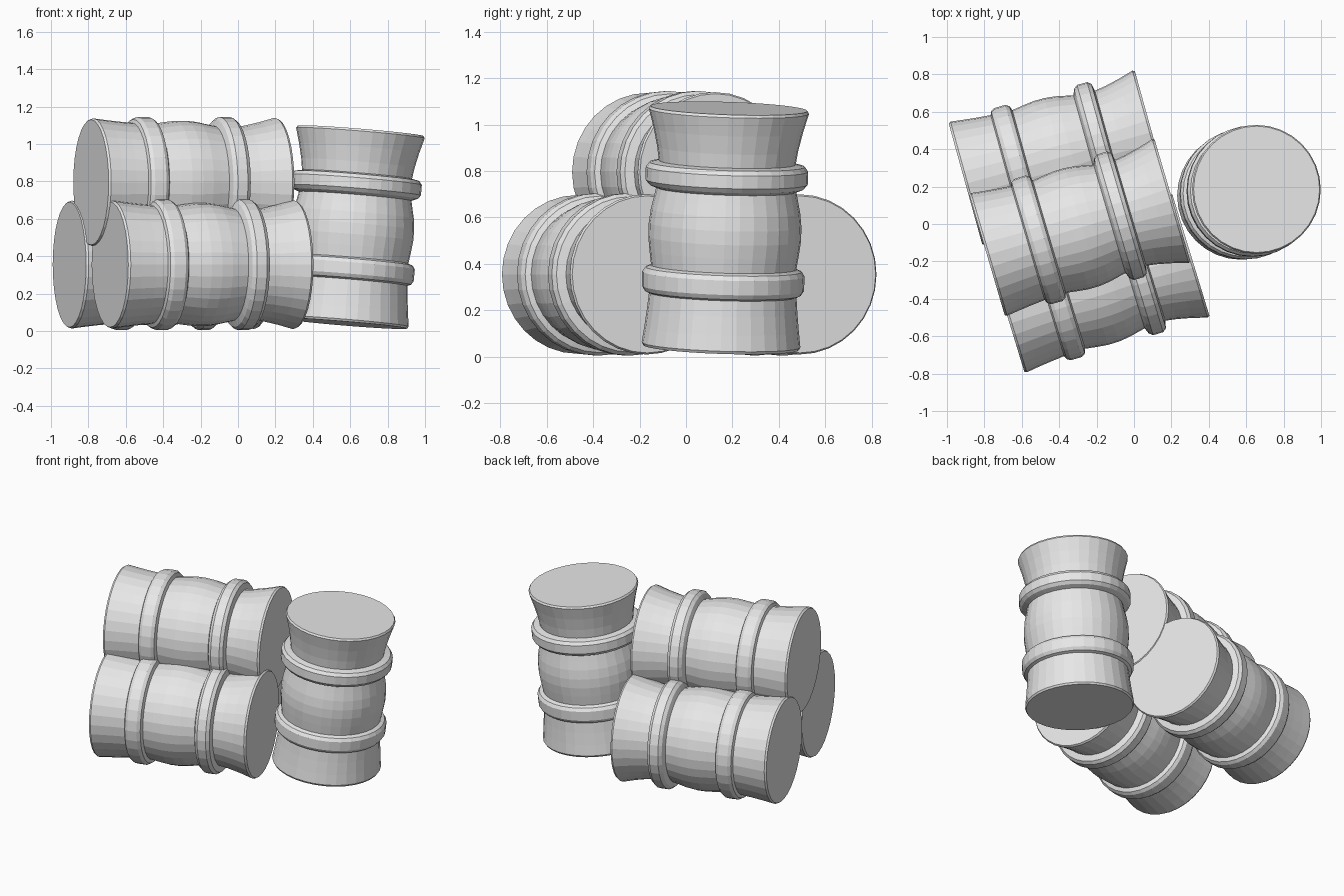
import bpy, bmesh
from math import sin, cos, pi, radians
from mathutils import Vector, Matrix

cube = bpy.data.objects.get("Cube")
if cube:
    bpy.data.objects.remove(cube, do_unlink=True)

SIDES = 32
LENGTH = 1.034

metal = bpy.data.materials.new("plain grey")
metal.use_nodes = True
metal.diffuse_color = (0.8, 0.8, 0.8, 1)
metal.node_tree.nodes["Principled BSDF"].inputs["Base Color"].default_value = (0.8, 0.8, 0.8, 1)

# (height along the axis, radius): lower flare, hoop, bulge, hoop, upper flare
PROFILE = [
    (0, 0.335), (0.012, 0.342), (0.08, 0.333), (0.16, 0.324), (0.228, 0.318),
    (0.236, 0.337), (0.256, 0.349), (0.318, 0.350), (0.338, 0.337), (0.347, 0.313),
    (0.41, 0.322), (0.47, 0.329), (0.53, 0.329), (0.59, 0.322), (0.64, 0.311), (0.683, 0.302),
    (0.696, 0.334), (0.716, 0.350), (0.772, 0.350), (0.792, 0.335), (0.800, 0.295),
    (0.86, 0.304), (0.94, 0.322), (1.022, 0.345), (LENGTH, 0.338),
]


def barrel(name, centre, axis):
    """Lathe the profile, cap both ends and lay it along the axis."""
    bm = bmesh.new()
    rings = [[bm.verts.new((r * cos(2 * pi * i / SIDES), r * sin(2 * pi * i / SIDES), h - LENGTH / 2))
              for i in range(SIDES)] for h, r in PROFILE]
    for low, high in zip(rings, rings[1:]):
        for i in range(SIDES):
            j = (i + 1) % SIDES
            bm.faces.new((low[i], low[j], high[j], high[i]))
    bm.faces.new(rings[0][::-1])
    bm.faces.new(rings[-1])
    mesh = bpy.data.meshes.new(name)
    bm.to_mesh(mesh)
    bm.free()
    mesh.materials.append(metal)
    obj = bpy.data.objects.new(name, mesh)
    bpy.context.collection.objects.link(obj)
    turn = Vector(axis).to_track_quat("Z", "Y").to_matrix().to_4x4()
    obj.matrix_world = Matrix.Translation(centre) @ turn


def lying(name, centre, degrees):
    a = radians(degrees)
    barrel(name, centre, (cos(a), sin(a), 0))


# Stacked barrels on their sides
lying("back_barrel", (-0.403, 0.353, 0.355), 15.5)
lying("front_barrel", (-0.19, -0.318, 0.355), 17)
lying("top_barrel", (-0.29, -0.02, 0.795), 16.4)

# Leaning upright barrel
barrel("upright_barrel", (0.613, 0.168, 0.555), (0.085, 0.035, 1.03))
